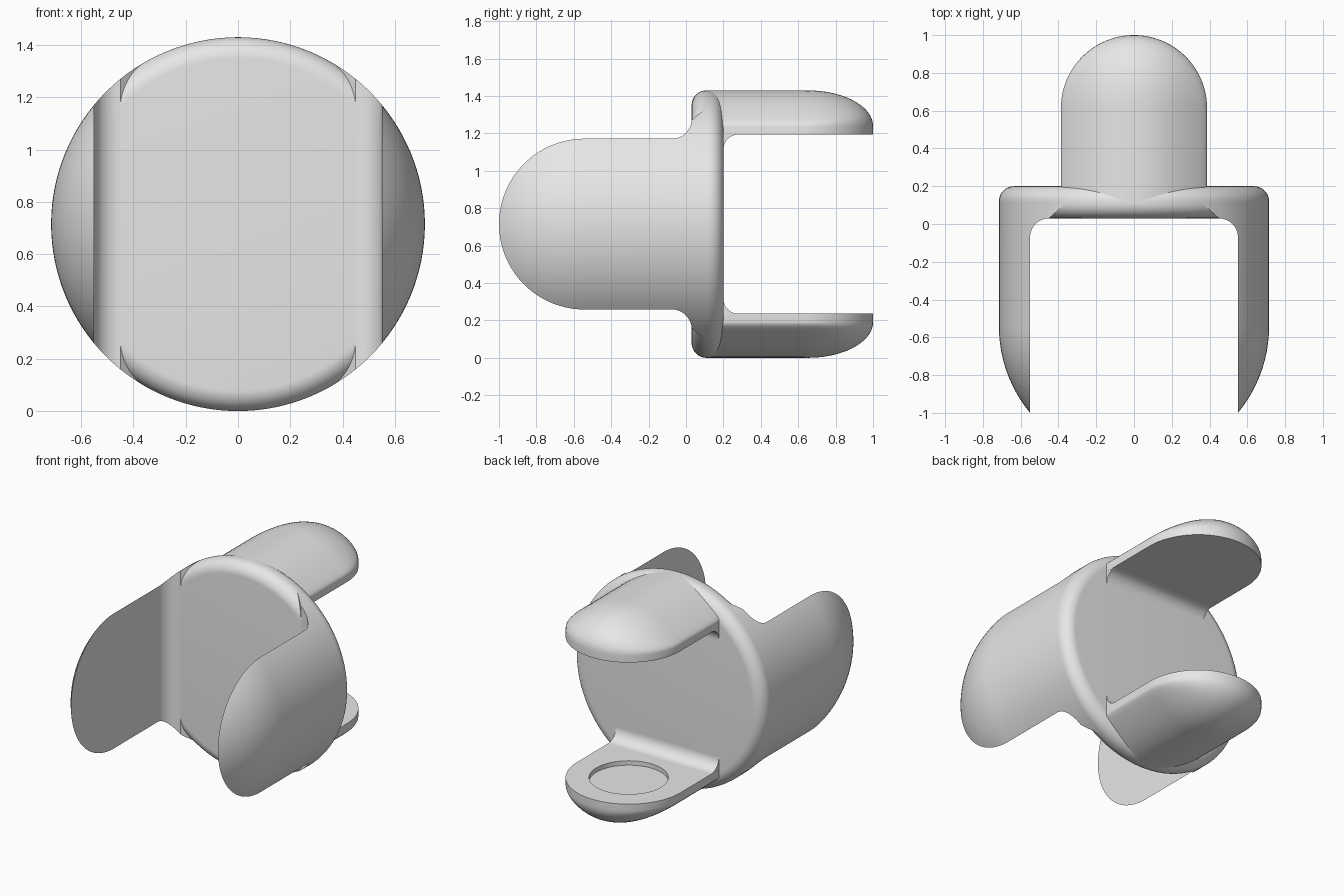
import bpy, bmesh
from math import sin, cos, pi, sqrt
from mathutils import Vector, Matrix

old = bpy.data.objects.get("Cube")
if old:
    bpy.data.objects.remove(old, do_unlink=True)

R = 0.715            # outer radius, also the height of the axis
FRONT, BACK = 0.03, 0.2
RIM = 0.08           # rim rounding
HALF_W, TIP_Y, INNER = 0.387, 0.613, 0.479   # rear flap outline and inner plane
AXIS = Vector((0, 0, R))

grey = bpy.data.materials.new("light grey")
grey.diffuse_color = (0.8, 0.8, 0.8, 1)
grey.use_nodes = True
grey.node_tree.nodes["Principled BSDF"].inputs["Base Color"].default_value = (0.8, 0.8, 0.8, 1)


def arc(cx, cy, r, a0, a1, n=12):
    return [(cx + r * cos(a0 + (a1 - a0) * i / n), cy + r * sin(a0 + (a1 - a0) * i / n))
            for i in range(n + 1)]


def finish(name, bm):
    bmesh.ops.remove_doubles(bm, verts=bm.verts, dist=1e-5)
    bmesh.ops.recalc_face_normals(bm, faces=bm.faces)
    mesh = bpy.data.meshes.new(name)
    bm.to_mesh(mesh)
    bm.free()
    mesh.materials.append(grey)
    ob = bpy.data.objects.new(name, mesh)
    ob.location = AXIS
    bpy.context.collection.objects.link(ob)
    return ob


def lathe(name, profile, steps=128):
    """Turn (radius, y) points around the y axis."""
    bm = bmesh.new()
    vs = [bm.verts.new((r, y, 0)) for r, y in profile]
    es = [bm.edges.new(pair) for pair in zip(vs, vs[1:])]
    bmesh.ops.spin(bm, geom=vs + es, cent=(0, 0, 0), axis=(0, 1, 0),
                   angle=2 * pi, steps=steps)
    return finish(name, bm)


def prism(name, points, offset):
    bm = bmesh.new()
    face = bm.faces.new([bm.verts.new(p) for p in points])
    new = bmesh.ops.extrude_face_region(bm, geom=[face])["geom"]
    bmesh.ops.translate(bm, vec=offset, verts=[g for g in new if isinstance(g, bmesh.types.BMVert)])
    return finish(name, bm)


def activate(ob):
    for other in bpy.context.selected_objects:
        other.select_set(False)
    ob.select_set(True)
    bpy.context.view_layer.objects.active = ob


def cut(ob, cutter):
    mod = ob.modifiers.new("cut", "BOOLEAN")
    mod.operation, mod.solver, mod.object = "DIFFERENCE", "EXACT", cutter
    activate(ob)
    bpy.ops.object.modifier_apply(modifier=mod.name)
    bpy.data.objects.remove(cutter, do_unlink=True)


def rear_flap(name, side):
    """Round-ended tongue, domed on the outside and flat on the inside."""
    bm = bmesh.new()
    start, rows = 0.12, 16
    spine = [(start + (TIP_Y - start) * i / 8, 0.0) for i in range(8)]
    spine += [(TIP_Y, pi * i / 48) for i in range(49)]
    spine += [(start + (TIP_Y - start) * i / 8, pi) for i in range(7, -1, -1)]
    grid, floor = [], []
    for y, a in spine:
        line = []
        for j in range(rows + 1):
            w = HALF_W * cos(j / rows * pi / 2)
            x, yy = w * cos(a), y + w * sin(a)
            d = min(1, (HALF_W - w) / 0.35)
            dome = sqrt(1 - (1 - d) ** 2)
            z = 0.525 + (sqrt(R * R - x * x) - 0.525) * dome
            line.append(bm.verts.new((x, yy, z * side)))
        grid.append(line)
        floor.append(bm.verts.new((HALF_W * cos(a), y + HALF_W * sin(a), INNER * side)))
    for i in range(len(spine) - 1):
        for j in range(rows):
            bm.faces.new((grid[i][j], grid[i + 1][j], grid[i + 1][j + 1], grid[i][j + 1]))
        bm.faces.new((floor[i], floor[i + 1], grid[i + 1][0], grid[i][0]))
    bm.faces.new(floor)
    bm.faces.new([floor[0]] + grid[0] + grid[-1][-2::-1] + [floor[-1]])
    return finish(name, bm)


parts = []

# Central disc with both rims rounded
parts.append(lathe("disc", [(0, FRONT)] + arc(R - RIM, FRONT + RIM, RIM, -pi / 2, 0)
                   + arc(R - RIM, BACK - RIM, RIM, 0, pi / 2) + [(0, BACK)]))

# Pair of front flaps: a round-nosed cylinder with a filleted slot through it
side_flaps = lathe("side_flaps", arc(0, -0.543, R, -pi / 2, 0, 40) + [(R, 0.115), (0, 0.115)])
right = [(0.55, -1.5)] + arc(0.45, -0.07, 0.1, 0, pi / 2) + [(0.36, 0.11), (0.36, 0.3)]
outline = right + [(-x, y) for x, y in reversed(right)]
cut(side_flaps, prism("slot_cutter", [(x, y, -1) for x, y in outline], Vector((0, 0, 2))))
parts.append(side_flaps)

# Pair of rear flaps, each with a fillet against the disc
for name, side in (("upper", 1), ("lower", -1)):
    flap = rear_flap(name + "_flap", side)
    if side < 0:
        # Shallow round recess in the inner face
        bm = bmesh.new()
        bmesh.ops.create_cone(bm, cap_ends=True, segments=64, radius1=0.243, radius2=0.243,
                              depth=0.06, matrix=Matrix.Translation((0, TIP_Y, -INNER)))
        cut(flap, finish("recess_cutter", bm))
    parts.append(flap)
    section = [(0.18, INNER - 0.08)] + arc(BACK + 0.08, INNER - 0.08, 0.08, pi, pi / 2)
    section += [(BACK + 0.08, 0.5), (0.18, 0.5)]
    w = HALF_W - 0.001
    parts.append(prism(name + "_fillet", [(-w, y, z * side) for y, z in section],
                       Vector((2 * w, 0, 0))))

for ob in parts:
    activate(ob)
    bpy.ops.object.shade_smooth_by_angle(angle=0.6)
